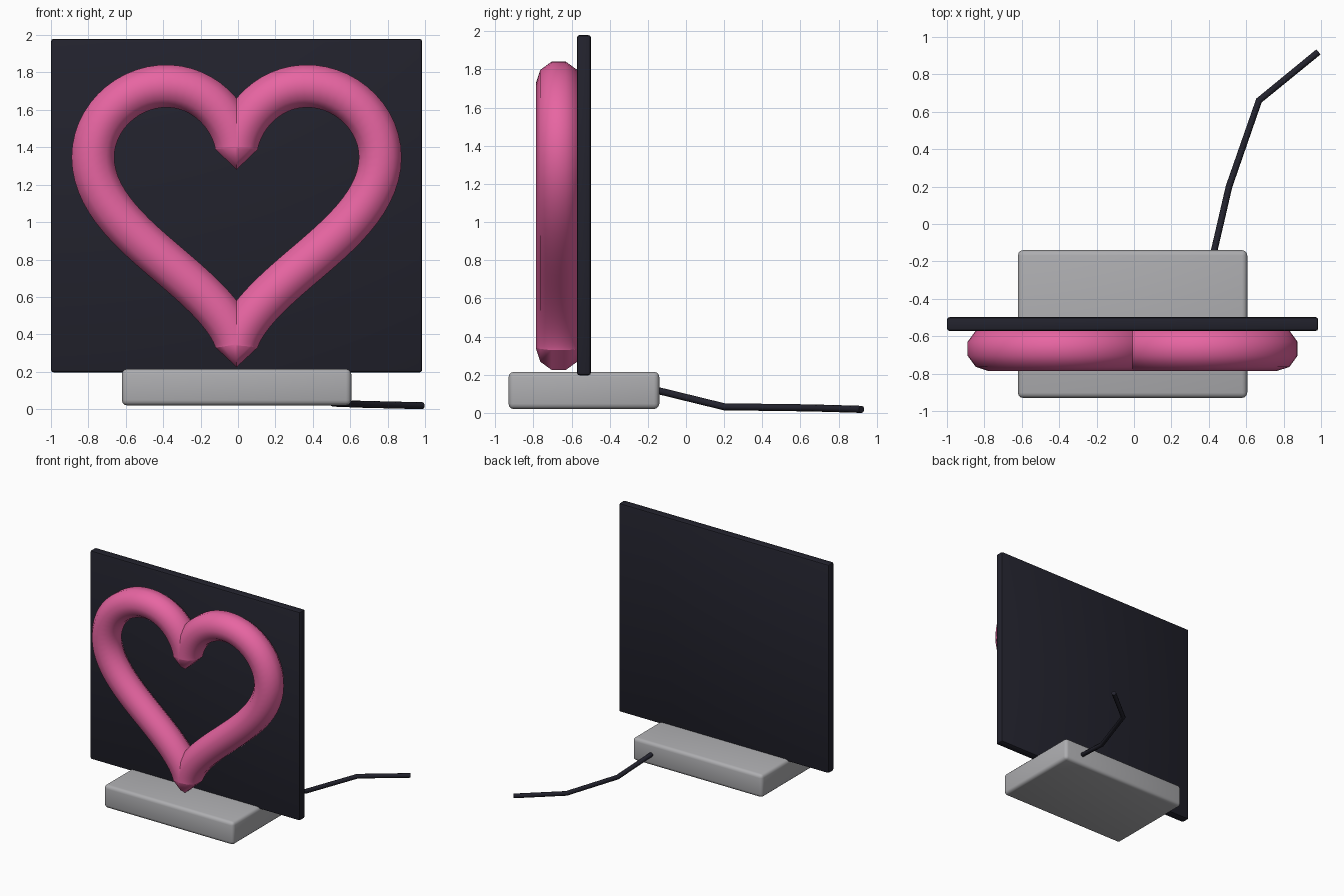
import bpy, bmesh, math
from mathutils import Vector

if "Cube" in bpy.data.objects:
    bpy.data.objects.remove(bpy.data.objects["Cube"])

CX = -0.0075   # shared centre line of panel, base and heart


def material(name, rgb):
    m = bpy.data.materials.new(name)
    m.diffuse_color = (*rgb, 1)
    m.use_nodes = True
    m.node_tree.nodes["Principled BSDF"].inputs["Base Color"].default_value = m.diffuse_color
    return m


PINK = material("pink", (0.80, 0.13, 0.36))
GREY = material("light grey", (0.42, 0.42, 0.435))
DARK = material("dark navy", (0.016, 0.016, 0.026))


def finish(name, bm, mat, angle):
    bmesh.ops.recalc_face_normals(bm, faces=bm.faces)
    me = bpy.data.meshes.new(name)
    bm.to_mesh(me)
    bm.free()
    me.materials.append(mat)
    ob = bpy.data.objects.new(name, me)
    bpy.context.collection.objects.link(ob)
    bpy.ops.object.select_all(action='DESELECT')
    bpy.context.view_layer.objects.active = ob
    ob.select_set(True)
    bpy.ops.object.shade_smooth_by_angle(angle=math.radians(angle))
    return ob


def rounded_box(name, lo, hi, radius, segments, mat):
    bm = bmesh.new()
    bmesh.ops.create_cube(bm, size=1)
    for v in bm.verts:
        v.co = [(a + b) / 2 + c * (b - a) for a, b, c in zip(lo, hi, v.co)]
    bmesh.ops.bevel(bm, geom=bm.edges[:], offset=radius, segments=segments,
                    profile=0.5, affect='EDGES')
    return finish(name, bm, mat, 40)


def sweep(name, path, radius, sides, side_axis, closed, mat, angle):
    """Tube along a path; side_axis gives the first ring corner direction."""
    bm = bmesh.new()
    n = len(path)
    rings = []
    for i, p in enumerate(path):
        a = path[(i - 1) % n] if closed or i else p
        b = path[(i + 1) % n] if closed or i < n - 1 else p
        tangent = Vector((0, 0, 0))
        for d in (p - a, b - p):
            if d.length > 1e-9:
                tangent += d.normalized()
        tangent.normalize()
        u = (side_axis - tangent * side_axis.dot(tangent)).normalized()
        w = tangent.cross(u)
        rings.append([bm.verts.new(p + radius * (math.cos(k * math.tau / sides) * u
                                                 + math.sin(k * math.tau / sides) * w))
                      for k in range(sides)])
    for i in range(n if closed else n - 1):
        r, s = rings[i], rings[(i + 1) % n]
        for k in range(sides):
            j = (k + 1) % sides
            bm.faces.new((r[k], r[j], s[j], s[k]))
    if not closed:
        bm.faces.new(rings[0])
        bm.faces.new(rings[-1])
    return finish(name, bm, mat, angle)


# Backing panel and base block
rounded_box("back_panel", (-1.0, -0.572, 0.197), (0.985, -0.498, 1.98), 0.014, 2, DARK)
rounded_box("base", (CX - 0.613, -0.93, 0.02), (CX + 0.613, -0.14, 0.215), 0.028, 3, GREY)

# Heart tube: classic heart curve with cusps at cleft and tip
S = 0.048
heart = []
for i in range(120):
    t = math.tau * i / 120
    x = 16 * math.sin(t) ** 3
    z = 13 * math.cos(t) - 5 * math.cos(2 * t) - 2 * math.cos(3 * t) - math.cos(4 * t)
    heart.append(Vector((CX + S * x, -0.667, 1.155 + S * z)))
sweep("heart_tube", heart, 0.12, 10, Vector((0, -1, 0)), True, PINK, 60)

# Power cable trailing from the back of the base
cable = [Vector(p) for p in ((0.42, -0.18, 0.125), (0.508, 0.2, 0.032),
                             (0.668, 0.66, 0.026), (0.986, 0.92, 0.0185))]
sweep("power_cable", cable, 0.0185, 10, Vector((0, 0, 1)), False, DARK, 40)
